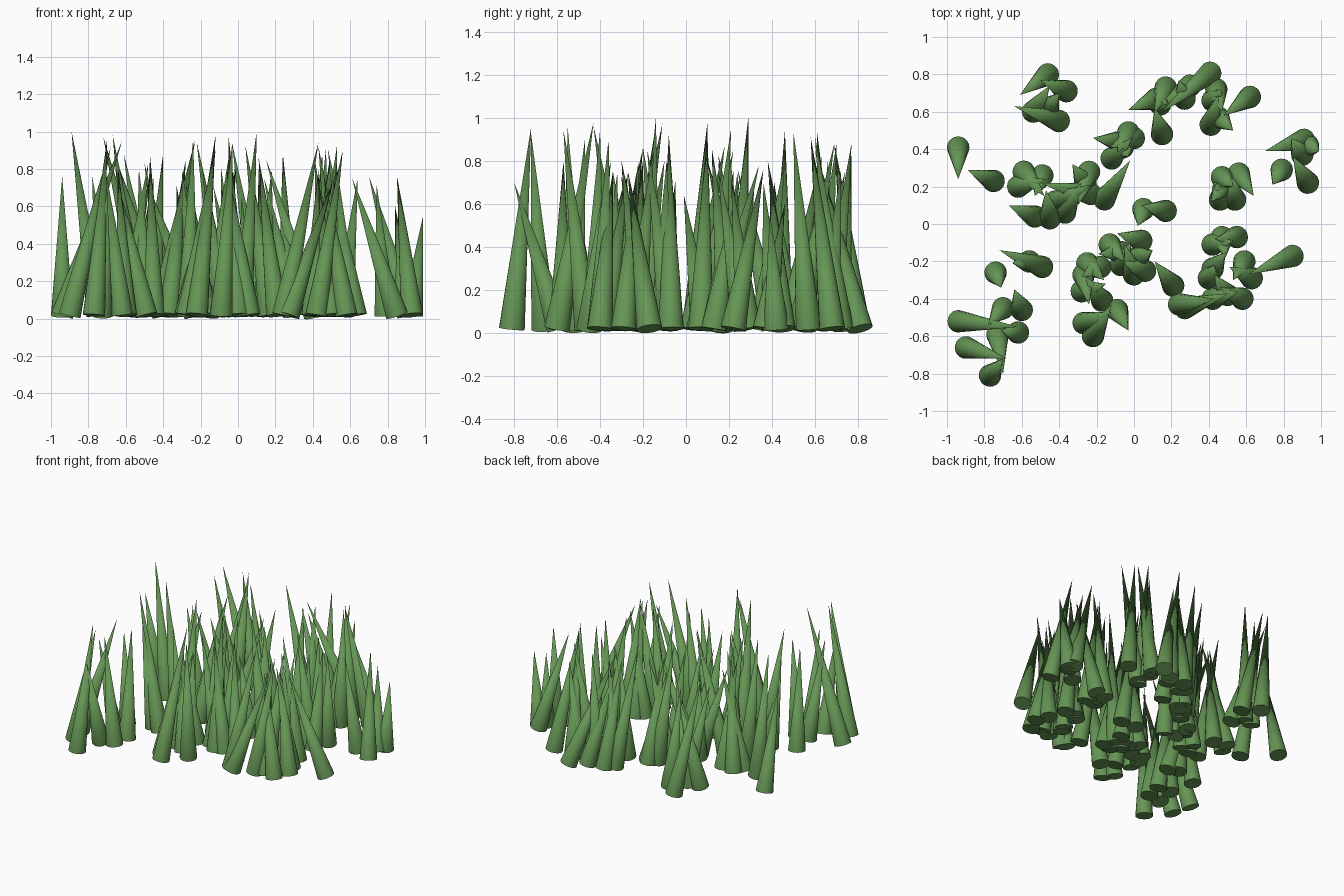
import bpy, bmesh
from mathutils import Vector, Matrix

RADIUS = 0.06
SIDES = 20
green = bpy.data.materials.new("grass_green")
green.diffuse_color = (0.13, 0.30, 0.09, 1)


def tuft(name, *blades):
    """One clump of spikes; each blade = root x, y, tip x, y, height in hundredths."""
    bm = bmesh.new()
    for blade in blades:
        x, y, tx, ty, h = (v / 100 for v in blade)
        root, tip = Vector((x, y, 0.018)), Vector((tx, ty, h))
        axis = tip - root
        turn = axis.to_track_quat('Z', 'Y').to_matrix().to_4x4()
        bmesh.ops.create_cone(bm, cap_ends=True, segments=SIDES,
                              radius1=RADIUS, radius2=0, depth=axis.length,
                              matrix=Matrix.Translation((root + tip) / 2) @ turn)
    mesh = bpy.data.meshes.new(name)
    bm.to_mesh(mesh)
    bm.free()
    mesh.materials.append(green)
    ob = bpy.data.objects.new(name, mesh)
    bpy.context.collection.objects.link(ob)
    bpy.ops.object.select_all(action='DESELECT')
    ob.select_set(True)
    bpy.context.view_layer.objects.active = ob
    bpy.ops.object.shade_smooth_by_angle()


# Back row of tufts
tuft("back_left_tuft", (-46, 80, -61, 69, 88), (-36, 71, -50, 77, 83),
     (-40, 55, -64, 63, 82), (-54, 60, -45, 74, 75), (-46, 62, -40, 70, 88))
tuft("back_middle_tuft", (17, 73, 11, 60, 80), (12, 67, -3, 61, 93),
     (15, 48, 11, 62, 78), (14, 64, 18, 66, 80), (30, 74, 14, 63, 75),
     (27, 67, 24, 77, 88), (41, 81, 15, 60, 85))
tuft("back_right_tuft", (62, 68, 48, 58, 91), (44, 72, 47, 60, 91),
     (42, 66, 47, 72, 75), (41, 53, 45, 69, 88), (45, 57, 53, 50, 93))

# Middle rows
tuft("far_left_tuft", (-94, 41, -94, 24, 76), (-75, 23, -89, 29, 100))
tuft("left_tuft", (-59, 28, -48, 15, 83), (-49, 26, -53, 15, 80),
     (-62, 20, -47, 24, 75), (-53, 4, -67, 10, 98), (-45, 3, -47, 18, 87),
     (-42, 12, -23, 21, 95), (-24, 28, -30, 10, 80), (-23, 16, -50, 22, 75),
     (-16, 13, -2, 34, 78), (-37, 6, -28, 22, 85), (-26, 22, -33, 32, 72))
tuft("middle_tuft", (-3, 49, -9, 38, 80), (-7, 44, -22, 46, 94),
     (-12, 35, -1, 46, 80), (0, 46, -13, 41, 70), (-6, 41, -3, 36, 70))
tuft("small_centre_tuft", (17, 7, 4, 10, 92), (5, 8, 2, -1, 64))
tuft("right_tuft", (56, 27, 64, 15, 75), (47, 25, 53, 20, 85),
     (54, 13, 53, 25, 72), (46, 13, 44, 22, 68), (48, 20, 41, 12, 86))
tuft("far_right_tuft", (91, 45, 70, 39, 76), (90, 37, 84, 46, 60),
     (79, 29, 74, 21, 72), (93, 22, 85, 36, 76), (93, 42, 99, 39, 55))

# Front rows
tuft("centre_tuft", (4, -9, -9, -5, 70), (-13, -11, -5, -20, 86),
     (6, -25, -6, -20, 80), (0, -27, -5, -11, 97), (-7, -22, -2, -10, 80),
     (2, -18, 10, -14, 100), (-7, -15, -19, -16, 80), (21, -33, 11, -20, 86))
tuft("centre_left_tuft", (-25, -21, -16, -30, 73), (-28, -36, -15, -32, 74),
     (-27, -27, -24, -43, 96), (-17, -41, -26, -28, 73), (-18, -23, -28, -28, 73))
tuft("front_middle_tuft", (-27, -53, -12, -47, 90), (-22, -60, -12, -43, 98),
     (-9, -46, -3, -57, 94))
tuft("front_right_tuft", (85, -17, 61, -27, 75), (55, -7, 43, -8, 92),
     (47, -7, 49, -18, 85), (42, -11, 53, -9, 80), (42, -24, 49, -15, 85),
     (63, -29, 51, -23, 75), (58, -40, 46, -34, 75), (27, -45, 51, -37, 74),
     (24, -43, 43, -40, 94), (42, -40, 56, -36, 90), (40, -29, 43, -22, 80),
     (59, -20, 53, -30, 80), (50, -38, 43, -27, 74))
tuft("left_edge_tuft", (-74, -26, -71, -34, 75), (-49, -23, -72, -14, 97),
     (-56, -20, -65, -21, 80))
tuft("front_left_tuft", (-94, -52, -62, -55, 95), (-90, -66, -68, -72, 92),
     (-77, -81, -70, -72, 96), (-62, -58, -71, -57, 80), (-70, -45, -78, -54, 76),
     (-60, -46, -64, -35, 80), (-73, -59, -70, -80, 70))
